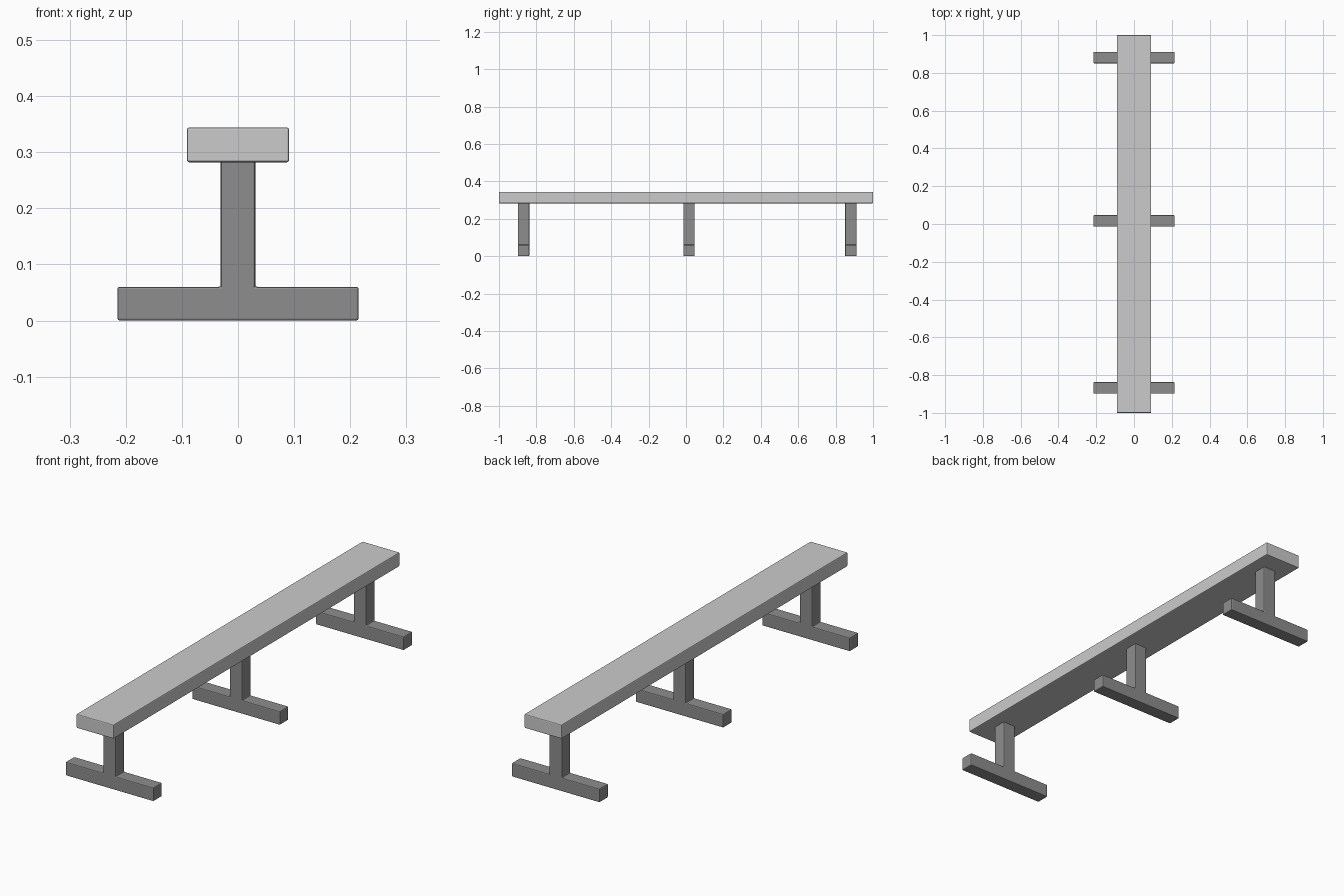
import bpy, bmesh

if "Cube" in bpy.data.objects:
    bpy.data.objects.remove(bpy.data.objects["Cube"])

BEVEL = 0.004


def grey(name, v):
    mat = bpy.data.materials.new(name)
    mat.diffuse_color = (v, v, v, 1)
    mat.use_nodes = True
    mat.node_tree.nodes["Principled BSDF"].inputs["Base Color"].default_value = mat.diffuse_color
    return mat


def extruded(name, profile, y0, y1, mat):
    """Extrude an x/z outline along y and soften its edges."""
    bm = bmesh.new()
    face = bm.faces.new([bm.verts.new((x, y0, z)) for x, z in profile])
    ext = bmesh.ops.extrude_face_region(bm, geom=[face])
    verts = [g for g in ext["geom"] if isinstance(g, bmesh.types.BMVert)]
    bmesh.ops.translate(bm, verts=verts, vec=(0, y1 - y0, 0))
    bmesh.ops.recalc_face_normals(bm, faces=bm.faces)
    mesh = bpy.data.meshes.new(name)
    bm.to_mesh(mesh)
    bm.free()
    mesh.materials.append(mat)
    obj = bpy.data.objects.new(name, mesh)
    bpy.context.collection.objects.link(obj)
    mod = obj.modifiers.new("soft_edges", "BEVEL")
    mod.width = BEVEL
    mod.segments = 2
    mod.limit_method = "ANGLE"
    return obj


seat_grey = grey("seat_grey", 0.57)
leg_grey = grey("leg_grey", 0.27)

# Long seat plank
w, z0, z1 = 0.091, 0.282, 0.344
extruded("seat", [(-w, z0), (w, z0), (w, z1), (-w, z1)], -1.0, 1.0, seat_grey)

# Three upside-down T legs: floor bar and post in one piece
foot, foot_h, post, top = 0.215, 0.06, 0.031, 0.286
half = [(foot, 0), (foot, foot_h), (post, foot_h), (post, top)]
outline = half + [(-x, z) for x, z in reversed(half)]
for name, y in (("front_leg", -0.868), ("middle_leg", 0.016), ("back_leg", 0.881)):
    extruded(name, outline, y - 0.0305, y + 0.0305, leg_grey)
